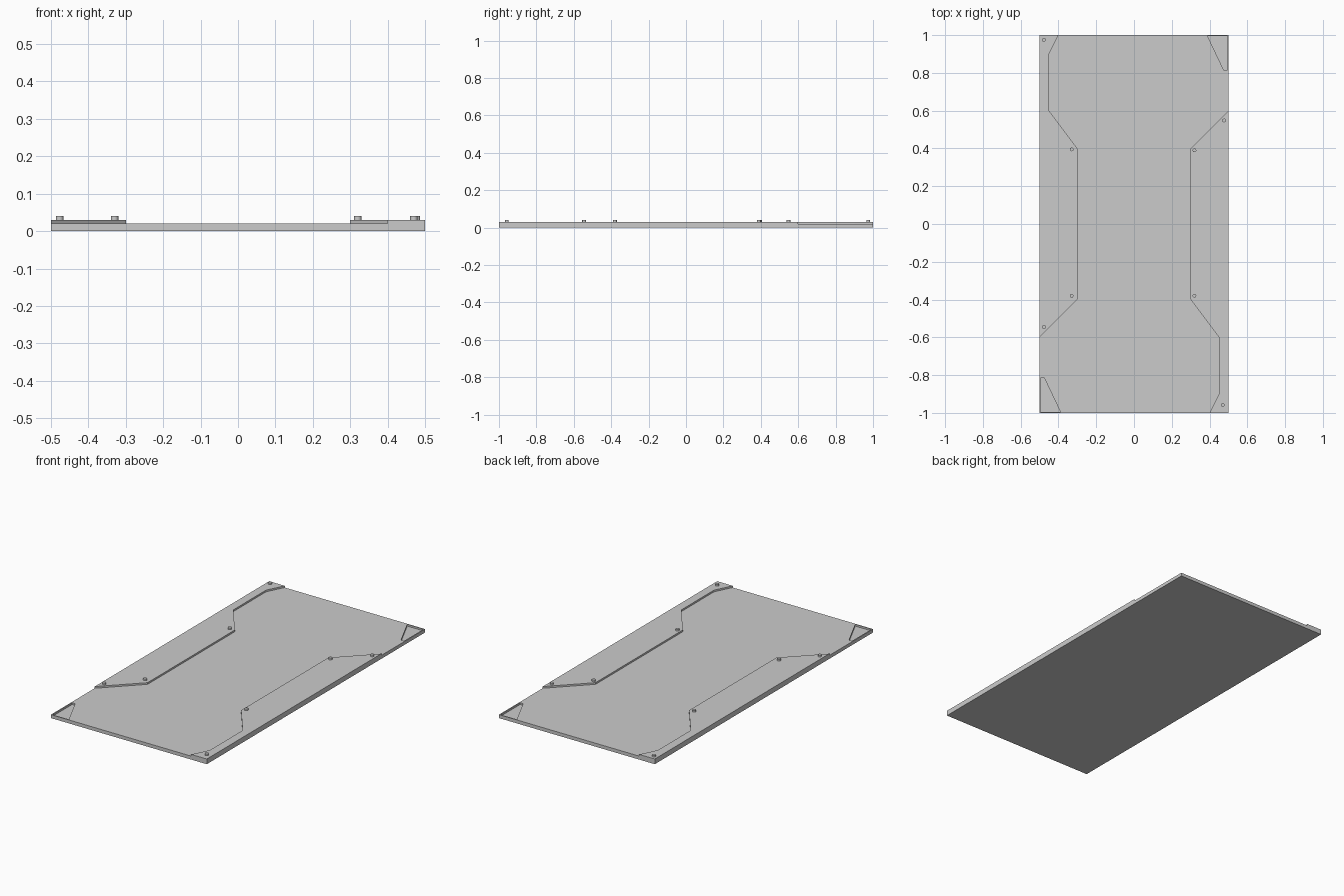
import bpy, bmesh

if "Cube" in bpy.data.objects:
    bpy.data.objects.remove(bpy.data.objects["Cube"])


def prism(name, outline, z0, z1):
    """Extrude a flat outline from z0 up to z1."""
    bm = bmesh.new()
    face = bm.faces.new([bm.verts.new((x, y, z0)) for x, y in outline])
    top = bmesh.ops.extrude_face_region(bm, geom=[face])["geom"]
    verts = [v for v in top if isinstance(v, bmesh.types.BMVert)]
    bmesh.ops.translate(bm, verts=verts, vec=(0, 0, z1 - z0))
    bmesh.ops.recalc_face_normals(bm, faces=bm.faces)
    mesh = bpy.data.meshes.new(name)
    bm.to_mesh(mesh)
    bm.free()
    obj = bpy.data.objects.new(name, mesh)
    bpy.context.collection.objects.link(obj)
    return obj


def turned(points, s):
    """Half turn about z when s is -1."""
    return [(s * x, s * y) for x, y in points]


BASE_TOP, PLATE_TOP, BOLT_TOP = 0.02, 0.03, 0.04

# Base slab
base = prism("base_panel", [(-0.5, -1), (0.5, -1), (0.5, 1), (-0.5, 1)], 0, BASE_TOP)

# Raised side plate outline (left side) and corner pocket outline (front left)
plate = [(-0.5, -0.6), (-0.3, -0.4), (-0.3, 0.4), (-0.45, 0.6),
         (-0.45, 0.9), (-0.4, 1.0), (-0.5, 1.0)]
pocket = [(-0.494, -0.994), (-0.39, -0.994), (-0.475, -0.815), (-0.494, -0.815)]

for side, s in (("left", 1), ("right", -1)):
    prism(f"{side}_raised_plate", turned(plate, s), BASE_TOP, PLATE_TOP)

    # Shallow pocket sunk into the free corner
    cutter = prism(f"{side}_pocket_cutter", turned(pocket, s), 0.01, 0.05)
    cutter.hide_render = True
    cutter.hide_viewport = True
    cut = base.modifiers.new(f"{side}_pocket", "BOOLEAN")
    cut.operation = "DIFFERENCE"
    cut.solver = "EXACT"
    cut.object = cutter

# Bolts on the raised plates
bolts = {
    "left": [(-0.477, 0.975), (-0.33, 0.395), (-0.33, -0.38), (-0.477, -0.545)],
    "right": [(0.477, 0.548), (0.32, 0.39), (0.32, -0.38), (0.47, -0.958)],
}
for side, spots in bolts.items():
    for i, (x, y) in enumerate(spots):
        bpy.ops.mesh.primitive_cylinder_add(
            vertices=16, radius=0.01, depth=BOLT_TOP - BASE_TOP,
            location=(x, y, (BOLT_TOP + BASE_TOP) / 2))
        bpy.context.object.name = f"{side}_bolt_{i + 1}"
        bpy.ops.object.shade_smooth_by_angle()
